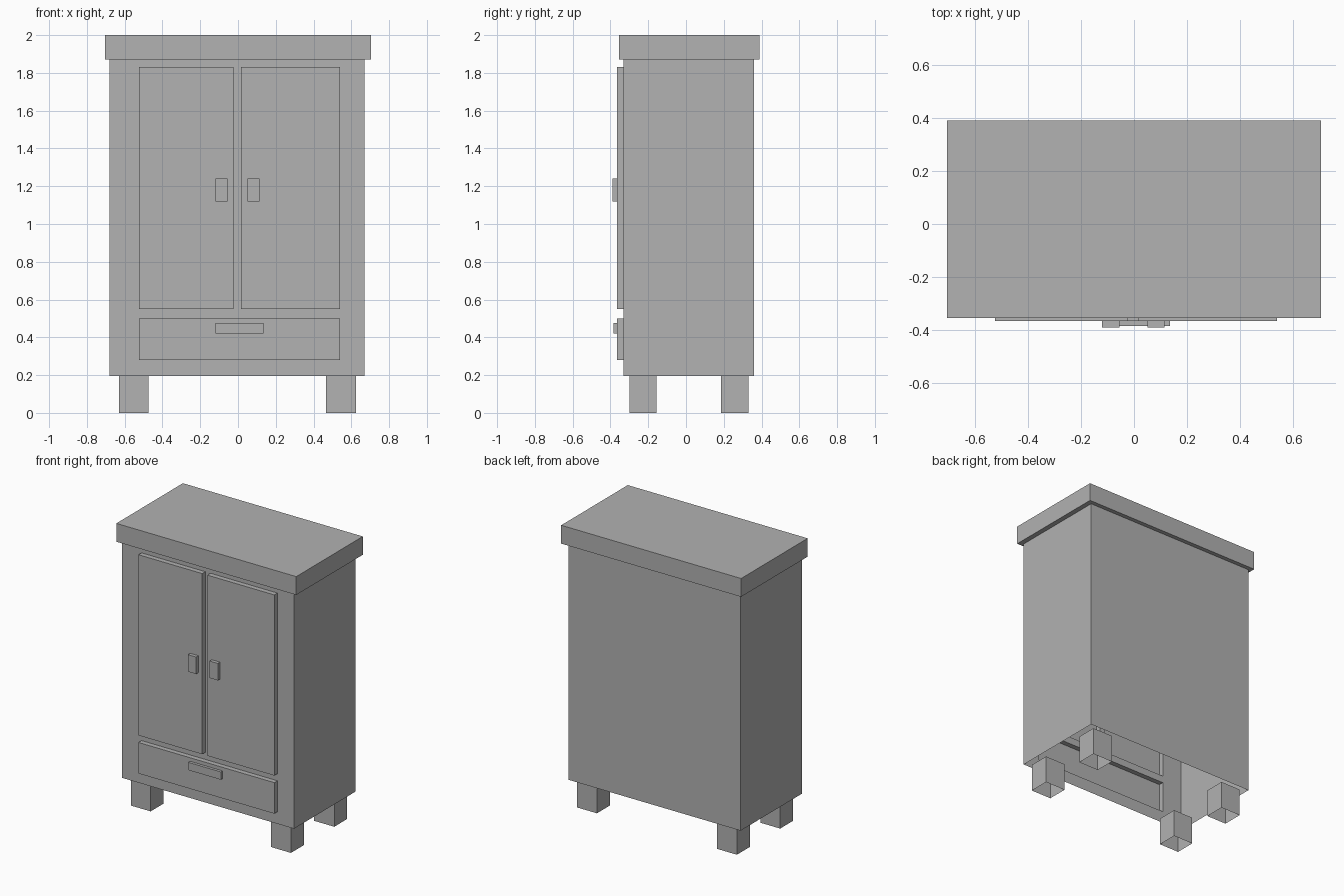
import bpy
import bmesh
from mathutils import Vector

cube = bpy.data.objects.get("Cube")
if cube:
    bpy.data.objects.remove(cube, do_unlink=True)

grey = bpy.data.materials.new("plain_grey")
grey.use_nodes = True
grey.diffuse_color = (0.445, 0.445, 0.445, 1)
grey.node_tree.nodes["Principled BSDF"].inputs["Base Color"].default_value = grey.diffuse_color

SIDES = {"left": (1, 0, 0), "right": (-1, 0, 0), "front": (0, -1, 0),
         "back": (0, 1, 0), "top": (0, 0, 1), "bottom": (0, 0, -1)}


def add_box(bm, x, y, z, skip=()):
    """Add a box between the given ranges, leaving the named sides open."""
    verts = bmesh.ops.create_cube(bm, size=1)["verts"]
    for v in verts:
        v.co = Vector(r[0] if c < 0 else r[1] for c, r in zip(v.co, (x, y, z)))
    faces = {f for v in verts for f in v.link_faces}
    for f in faces:
        f.normal_update()
    open_faces = [f for f in faces
                  if any(f.normal.dot(Vector(SIDES[s])) > 0.9 for s in skip)]
    bmesh.ops.delete(bm, geom=open_faces, context="FACES")


def finish(name, bm):
    bmesh.ops.remove_doubles(bm, verts=bm.verts, dist=0.0001)
    mesh = bpy.data.meshes.new(name)
    bm.to_mesh(mesh)
    bm.free()
    mesh.materials.append(grey)
    obj = bpy.data.objects.new(name, mesh)
    bpy.context.scene.collection.objects.link(obj)


def box(name, x, y, z, skip=()):
    bm = bmesh.new()
    add_box(bm, x, y, z, skip)
    finish(name, bm)


BODY_X, BODY_Y, BODY_Z = (-0.68, 0.67), (-0.33, 0.36), (0.195, 1.87)
PANEL_X = (-0.525, 0.54)
GAP_X = (-0.025, 0.015)
DOOR_Z, DRAWER_Z = (0.55, 1.83), (0.28, 0.5)
PANEL_Y = (-0.365, BODY_Y[0])

# Hollow carcass, open underneath
box("carcass", BODY_X, BODY_Y, BODY_Z, skip=("front", "top", "bottom"))

# Front frame around the door and drawer openings
frame = bmesh.new()
not_front = [s for s in SIDES if s != "front"]
for xr, zr in (
    ((BODY_X[0], PANEL_X[0]), BODY_Z),
    ((PANEL_X[1], BODY_X[1]), BODY_Z),
    (GAP_X, DOOR_Z),
    (PANEL_X, (BODY_Z[0], DRAWER_Z[0])),
    (PANEL_X, (DRAWER_Z[1], DOOR_Z[0])),
    (PANEL_X, (DOOR_Z[1], BODY_Z[1])),
):
    add_box(frame, xr, BODY_Y, zr, skip=not_front)
finish("front_frame", frame)

# Overhanging lid
box("lid", (-0.705, 0.705), (-0.355, 0.39), (1.87, 2.0))

# Raised doors and drawer, hollow behind
box("right_door", (PANEL_X[0], GAP_X[0]), PANEL_Y, DOOR_Z, skip=("back",))
box("left_door", (GAP_X[1], PANEL_X[1]), PANEL_Y, DOOR_Z, skip=("back",))
box("drawer", PANEL_X, PANEL_Y, DRAWER_Z, skip=("back",))

# Handles
for side, xr in (("right", (-0.12, -0.055)), ("left", (0.05, 0.115))):
    box(side + "_door_handle", xr, (-0.39, PANEL_Y[0]), (1.12, 1.24), skip=("back",))
box("drawer_handle", (-0.12, 0.135), (-0.385, PANEL_Y[0]), (0.42, 0.475), skip=("back",))

# Four hollow square legs
for side, xr in (("right", (-0.63, -0.475)), ("left", (0.467, 0.625))):
    for end, yr in (("front", (-0.30, -0.155)), ("back", (0.185, 0.33))):
        box(f"{end}_{side}_leg", xr, yr, (0, BODY_Z[0]), skip=("top", "bottom"))
